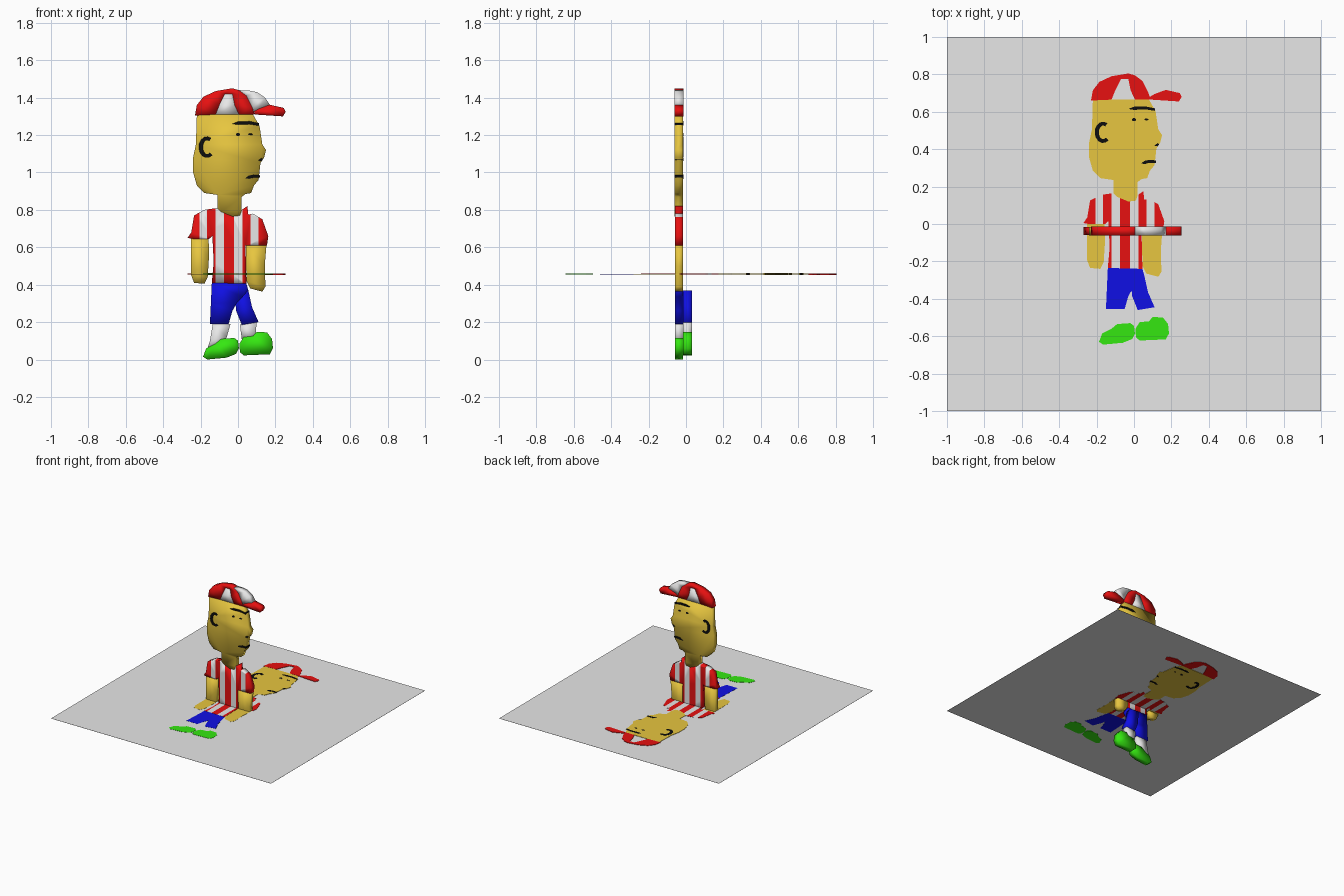
import bpy, bmesh, math

PLANE_Z = 0.457      # height of the picture sheet
SHIFT = 0.645        # sheet picture: y = z - SHIFT
FRONT, MID, BACK = -0.059, -0.016, 0.032


def material(name, rgb):
    m = bpy.data.materials.new(name)
    m.diffuse_color = (*rgb, 1)
    return m


WHITE = material("white", (0.9, 0.9, 0.9))
RED = material("red", (0.88, 0.006, 0.006))
YELLOW = material("yellow", (0.88, 0.62, 0.055))
BLUE = material("blue", (0.005, 0.005, 0.78))
GREEN = material("green", (0.038, 0.86, 0.006))
BLACK = material("black", (0.004, 0.004, 0.004))

# Red shirt stripes as x ranges
STRIPES = [(-0.30, -0.205), (-0.165, -0.12), (-0.075, -0.022), (0.025, 0.068), (0.11, 0.20)]


def prism(name, pts, mat, lo, hi, place, smooth=True):
    """Extrude a 2D outline between two depths; mat None means striped."""
    bm = bmesh.new()
    a = [bm.verts.new(place(u, v, lo)) for u, v in pts]
    b = [bm.verts.new(place(u, v, hi)) for u, v in pts]
    n = len(pts)
    bm.faces.new(a)
    bm.faces.new(b[::-1])
    for i in range(n):
        j = (i + 1) % n
        bm.faces.new((a[j], a[i], b[i], b[j]))
    bmesh.ops.recalc_face_normals(bm, faces=bm.faces[:])
    bmesh.ops.triangulate(bm, faces=bm.faces[:])
    if mat is None:
        for x in [x for s in STRIPES for x in s]:
            bmesh.ops.bisect_plane(bm, geom=bm.verts[:] + bm.edges[:] + bm.faces[:],
                                   plane_co=(x, 0, 0), plane_no=(1, 0, 0))
        for f in bm.faces:
            x = f.calc_center_median().x
            f.material_index = int(any(s[0] < x < s[1] for s in STRIPES))
    for f in bm.faces:
        f.smooth = smooth
    me = bpy.data.meshes.new(name)
    bm.to_mesh(me)
    bm.free()
    for m in ([WHITE, RED] if mat is None else [mat]):
        me.materials.append(m)
    ob = bpy.data.objects.new(name, me)
    bpy.context.collection.objects.link(ob)
    return ob


def part(name, pts, mat, layer=0, lo=FRONT, hi=MID):
    """Standing slab plus its flat copy on the picture sheet."""
    g = layer * 0.0006
    prism(name, pts, mat, lo - g, hi + g, lambda u, v, w: (u, w, v), mat is not BLACK)
    if mat is not WHITE:
        t = 0.0015 + layer * 0.0008
        prism(name + "_picture", pts, mat, PLANE_Z - t, PLANE_Z + t,
              lambda u, v, w: (u, v - SHIFT, w), False)


def ellipse(cx, cz, rx, rz, n=10):
    return [(cx + rx * math.cos(2 * math.pi * i / n), cz + rz * math.sin(2 * math.pi * i / n))
            for i in range(n)]


# Picture sheet
prism("sheet", [(-1, -1), (1, -1), (1, 1), (-1, 1)], WHITE,
      PLANE_Z - 0.0005, PLANE_Z + 0.0005, lambda u, v, w: (u, v, w), False)

# Head and neck
part("head", [(-.22, 1.31), (-.225, 1.15), (-.24, 1.08), (-.24, 1.0), (-.22, .93), (-.18, .89),
              (-.11, .88), (-.11, .81), (-.09, .79), (-.03, .765), (.01, .77), (.02, .80),
              (.02, .87), (.04, .885), (.07, .89), (.085, .93), (.11, .96), (.12, 1.05),
              (.14, 1.08), (.15, 1.12), (.13, 1.15), (.115, 1.25), (.08, 1.31)], YELLOW, 2)

# Cap panels and bill
part("cap_left_panel", [(-.23, 1.305), (-.12, 1.31), (-.10, 1.36), (-.07, 1.42), (-.03, 1.42),
                        (-.018, 1.36), (.005, 1.31), (.09, 1.31), (.075, 1.35), (.045, 1.41),
                        (.005, 1.44), (-.03, 1.45), (-.12, 1.435), (-.185, 1.405), (-.22, 1.36)], RED, 3)
part("cap_front_panel", [(-.12, 1.31), (.005, 1.31), (-.018, 1.36), (-.03, 1.42),
                         (-.07, 1.42), (-.10, 1.36)], WHITE, 3)
part("cap_right_panel", [(.085, 1.325), (.11, 1.34), (.17, 1.362), (.145, 1.40), (.10, 1.43),
                         (.06, 1.438), (.005, 1.44), (.045, 1.41), (.075, 1.35)], WHITE, 3)
part("cap_bill", [(.09, 1.31), (.24, 1.30), (.255, 1.325), (.245, 1.345), (.17, 1.362),
                  (.11, 1.34), (.085, 1.325)], RED, 3)

# Face marks
part("eyebrow", [(-.03, 1.26), (0, 1.255), (.06, 1.258), (.113, 1.25), (.113, 1.263),
                 (.06, 1.274), (0, 1.272)], BLACK, 4)
part("left_eye", ellipse(0, 1.203, .011, .009), BLACK, 4)
part("right_eye", ellipse(.066, 1.204, .012, .005), BLACK, 4)
part("nose_mark", [(.108, 1.065), (.124, 1.06), (.134, 1.07), (.128, 1.078)], BLACK, 4)
part("mouth", [(.038, .968), (.06, .966), (.08, .972), (.117, .972), (.117, .985),
               (.08, .988), (.055, .982)], BLACK, 4)
arc = [math.radians(d) for d in range(60, 311, 25)]
part("ear", [(-.165 + .045 * math.cos(t), 1.135 + .057 * math.sin(t)) for t in arc] +
     [(-.165 + .023 * math.cos(t), 1.135 + .037 * math.sin(t)) for t in arc[::-1]], BLACK, 4)

# Striped shirt with sleeves and collar
part("shirt", [(-.27, .65), (-.24, .645), (-.155, .645), (-.137, .66), (-.13, .52), (-.14, .41),
               (.045, .405), (.04, .61), (.155, .61), (.162, .66), (.13, .75), (.08, .78),
               (.055, .775), (.05, .82), (.02, .80), (.01, .77), (-.03, .765), (-.09, .79),
               (-.11, .81), (-.18, .80), (-.235, .77), (-.25, .68)], None, 1)

# Arms
part("left_arm", [(-.25, .65), (-.25, .45), (-.235, .41), (-.18, .405), (-.162, .44),
                  (-.155, .55), (-.157, .65)], YELLOW)
part("right_arm", [(.042, .612), (.045, .42), (.065, .38), (.13, .363), (.147, .39),
                   (.143, .5), (.152, .612)], YELLOW)

# Left leg is the front layer, right leg sits behind it
part("left_shorts", [(-.14, .41), (.045, .405), (.055, .37), (.025, .335), (-.005, .305),
                     (-.03, .26), (-.05, .19), (-.15, .19), (-.145, .30)], BLUE)
part("right_shorts", [(-.02, .37), (.055, .37), (.075, .28), (.11, .20), (.02, .185),
                      (-.01, .26)], BLUE, 0, MID, BACK)
part("left_sock", [(-.135, .19), (-.04, .19), (-.06, .12), (-.075, .09), (-.165, .055),
                   (-.15, .10)], WHITE)
part("right_sock", [(.01, .187), (.10, .20), (.095, .145), (.10, .11), (.02, .11)],
     WHITE, 0, MID, BACK)
part("left_shoe", [(-.187, .015), (-.165, .0), (-.06, .01), (-.01, .03), (.005, .06), (0, .10),
                   (-.02, .115), (-.09, .11), (-.12, .085), (-.17, .06)], GREEN, 1)
part("right_shoe", [(.01, .04), (.03, .022), (.17, .028), (.187, .06), (.182, .11), (.155, .145),
                    (.10, .148), (.08, .125), (.03, .12), (.008, .085)], GREEN, 1, MID, BACK)
